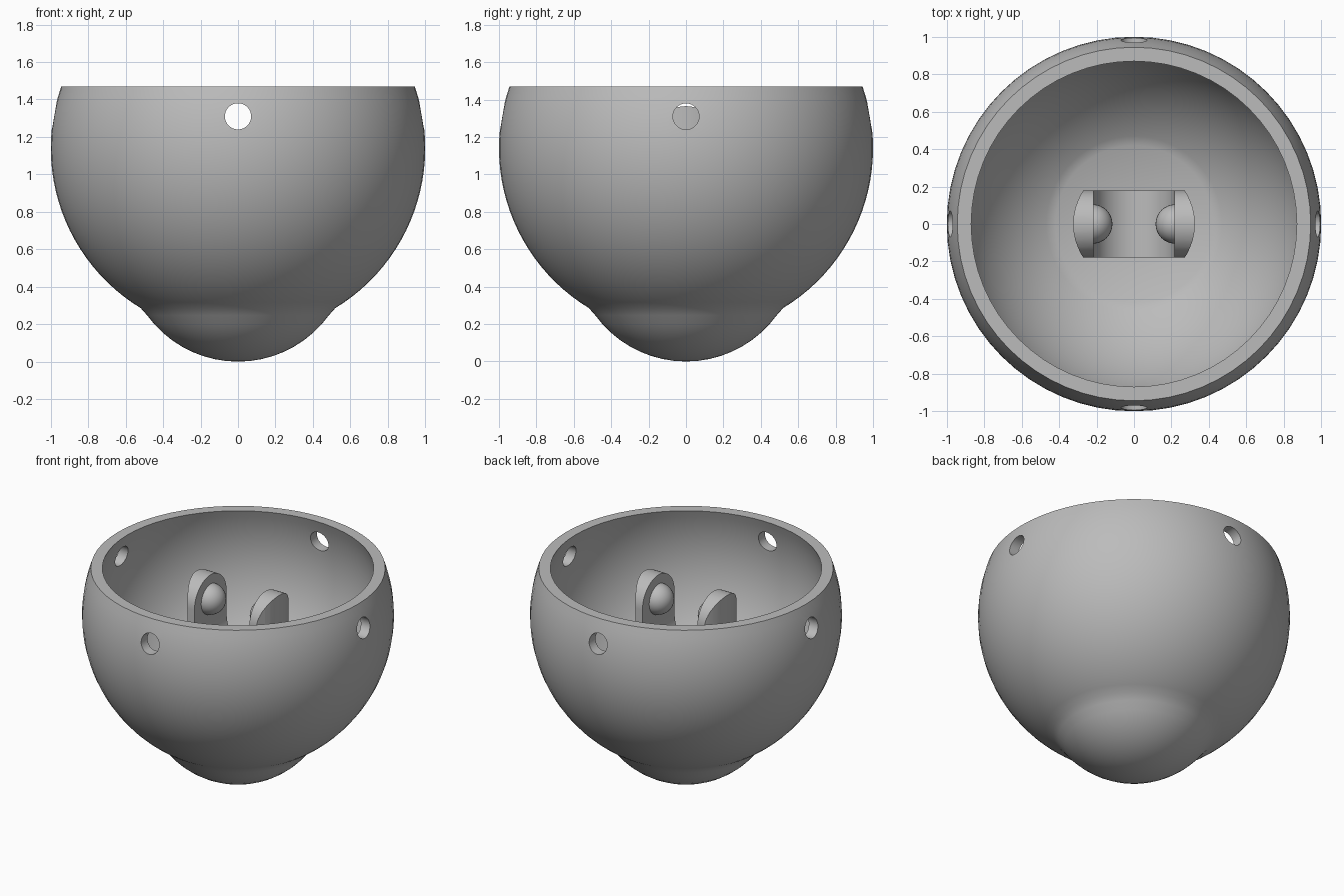
import bpy
import bmesh
from math import sin, cos, pi, asin, sqrt
from mathutils import Matrix, Vector

cube = bpy.data.objects.get("Cube")
if cube:
    bpy.data.objects.remove(cube)

grey = bpy.data.materials.new("plain grey")
grey.use_nodes = True
GREY = (0.5, 0.5, 0.5, 1)
grey.diffuse_color = GREY
grey.node_tree.nodes["Principled BSDF"].inputs["Base Color"].default_value = GREY

CENTRE, RIM, FLOOR = 1.14, 1.47, 0.31
OUTER, INNER, NOSE = 1.0, 0.93, 0.6
HOLE_Z, HOLE_R = 1.31, 0.07
POST_W, POST_TOP, POST_R = 0.18, 1.365, 0.325
SLOT, SLOT_LOW = 0.215, 0.8


def add_object(name, bm):
    bmesh.ops.recalc_face_normals(bm, faces=bm.faces)
    mesh = bpy.data.meshes.new(name)
    bm.to_mesh(mesh)
    bm.free()
    mesh.materials.append(grey)
    obj = bpy.data.objects.new(name, mesh)
    bpy.context.collection.objects.link(obj)
    return obj


def cylinder(name, radius, length, matrix):
    bm = bmesh.new()
    bmesh.ops.create_cone(bm, cap_ends=True, segments=48, radius1=radius,
                          radius2=radius, depth=length, matrix=matrix)
    return add_object(name, bm)


def prism(name, points, direction):
    """Extrude a closed outline along a direction, centred on it."""
    bm = bmesh.new()
    face = bm.faces.new([bm.verts.new(Vector(p) - direction / 2) for p in points])
    new = bmesh.ops.extrude_face_region(bm, geom=[face])["geom"]
    bmesh.ops.translate(bm, vec=direction,
                        verts=[v for v in new if isinstance(v, bmesh.types.BMVert)])
    return add_object(name, bm)


def cut(obj, cutter, operation="DIFFERENCE"):
    cutter.hide_render = True
    cutter.hide_set(True)
    mod = obj.modifiers.new(cutter.name, "BOOLEAN")
    mod.object, mod.operation, mod.solver = cutter, operation, "EXACT"


def bake(obj):
    """Apply the cuts, drop the cutters and smooth the curved faces."""
    cutters = [m.object for m in obj.modifiers]
    bpy.ops.object.select_all(action="DESELECT")
    bpy.context.view_layer.objects.active = obj
    obj.select_set(True)
    for mod in list(obj.modifiers):
        bpy.ops.object.modifier_apply(modifier=mod.name)
    for cutter in cutters:
        bpy.data.objects.remove(cutter)
    bpy.ops.object.shade_smooth_by_angle(angle=0.6)


def arc(radius, centre, low, high, steps):
    """Points on a circle about the axis, angles measured up from straight down."""
    angles = [low + (high - low) * i / steps for i in range(steps + 1)]
    return [(radius * sin(a), 0, centre - radius * cos(a)) for a in angles]


# Bowl: rounded nose, spherical wall, flat rim, hollow with a flat floor
nose_r = sqrt(NOSE**2 - (NOSE - 0.3)**2)
rim_a = pi / 2 + asin((RIM - CENTRE) / OUTER)
rim_in = pi / 2 + asin((RIM - CENTRE) / INNER)
floor_a = pi / 2 - asin((CENTRE - FLOOR) / INNER)
profile = arc(NOSE, NOSE, 0, asin(nose_r / NOSE), 10)[:-1]
profile += arc(OUTER, CENTRE, asin(nose_r / OUTER), rim_a, 24)
profile += arc(INNER, CENTRE, rim_in, floor_a, 24) + [(0, 0, FLOOR)]
bm = bmesh.new()
verts = [bm.verts.new(p) for p in profile]
edges = [bm.edges.new(pair) for pair in zip(verts, verts[1:])]
bmesh.ops.spin(bm, geom=verts + edges, cent=(0, 0, 0), axis=(0, 0, 1),
               angle=2 * pi, steps=64, use_duplicate=False)
bmesh.ops.remove_doubles(bm, verts=bm.verts, dist=0.0005)
bowl = add_object("bowl", bm)

# Four round holes below the rim
for axis in "XY":
    turn = Matrix.Translation((0, 0, HOLE_Z)) @ Matrix.Rotation(pi / 2, 4, axis)
    cut(bowl, cylinder("hole_cutter_" + axis, HOLE_R, 3, turn))
bake(bowl)

# Fork: round column with flat sides, rounded tops and a U-shaped slot
half = [(POST_W * cos(pi * i / 24), POST_TOP - POST_W + POST_W * sin(pi * i / 24))
        for i in range(25)]
outline = [(0, y, z) for y, z in [(-POST_W, 0.27), (POST_W, 0.27)] + half]
fork = prism("fork", outline, Vector((1, 0, 0)))
cut(fork, cylinder("column_limit", POST_R, 3, Matrix.Translation((0, 0, 1))),
    "INTERSECT")
trough = [(SLOT * cos(pi * i / 24), 0, SLOT_LOW + SLOT - SLOT * sin(pi * i / 24))
          for i in range(25)]
cut(fork, prism("slot_cutter", trough + [(-SLOT, 0, 2), (SLOT, 0, 2)],
                Vector((0, 1, 0))))
bake(fork)

# Domed pegs facing each other on the fork arms
for side, name in ((-1, "right_peg"), (1, "left_peg")):
    bm = bmesh.new()
    bmesh.ops.create_uvsphere(bm, u_segments=32, v_segments=16, radius=0.105)
    bmesh.ops.bisect_plane(bm, geom=bm.verts[:] + bm.edges[:] + bm.faces[:],
                           plane_co=(side * 0.01, 0, 0), plane_no=(side, 0, 0),
                           clear_outer=True)
    peg = add_object(name, bm)
    peg.location = (side * (SLOT + 0.005), 0, POST_TOP - POST_W + 0.01)
    bake(peg)
